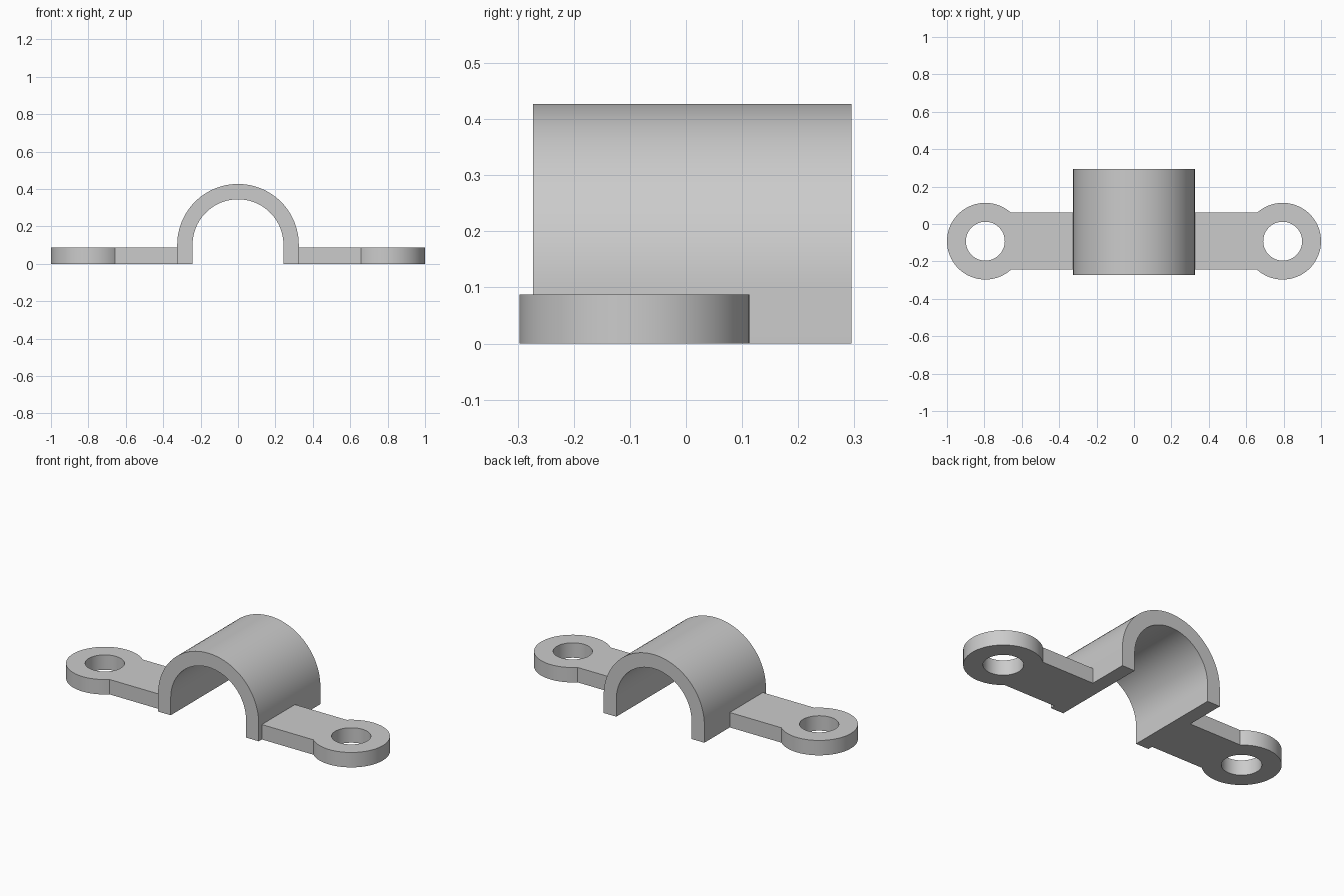
import bpy, bmesh
from math import pi, cos, sin, asin
from mathutils import Vector

cube = bpy.data.objects.get("Cube")
if cube:
    bpy.data.objects.remove(cube, do_unlink=True)

GREY = (0.6, 0.6, 0.6, 1)
mat = bpy.data.materials.new("plain grey")
mat.use_nodes = True
mat.diffuse_color = GREY
mat.node_tree.nodes["Principled BSDF"].inputs["Base Color"].default_value = GREY


def arc(cx, cy, r, start, end, steps):
    """Points along a circular arc, both ends included."""
    angles = [start + (end - start) * i / steps for i in range(steps + 1)]
    return [(cx + r * cos(a), cy + r * sin(a)) for a in angles]


def extruded(name, loops, place, depth):
    """Solid made from closed outlines (later ones are holes)."""
    bm = bmesh.new()
    for loop in loops:
        verts = [bm.verts.new(place(u, v)) for u, v in loop]
        for a, b in zip(verts, verts[1:] + verts[:1]):
            bm.edges.new((a, b))
    bmesh.ops.triangle_fill(bm, edges=bm.edges[:], use_beauty=True)
    grown = bmesh.ops.extrude_face_region(bm, geom=bm.faces[:], use_keep_orig=True)
    moved = [g for g in grown["geom"] if isinstance(g, bmesh.types.BMVert)]
    bmesh.ops.translate(bm, verts=moved, vec=depth)
    bmesh.ops.recalc_face_normals(bm, faces=bm.faces[:])
    mesh = bpy.data.meshes.new(name)
    bm.to_mesh(mesh)
    bm.free()
    mesh.materials.append(mat)
    obj = bpy.data.objects.new(name, mesh)
    bpy.context.collection.objects.link(obj)
    bpy.ops.object.select_all(action='DESELECT')
    obj.select_set(True)
    bpy.context.view_layer.objects.active = obj
    bpy.ops.object.shade_smooth_by_angle(angle=pi / 6)
    return obj


# Arched saddle: half ring on short straight legs
R_OUT, R_IN, SPRING = 0.325, 0.243, 0.102
Y_FRONT, Y_BACK = -0.273, 0.295
saddle = ([(R_OUT, 0)] + arc(0, SPRING, R_OUT, 0, pi, 48) + [(-R_OUT, 0), (-R_IN, 0)]
          + arc(0, SPRING, R_IN, pi, 0, 48) + [(R_IN, 0)])
extruded("arched_saddle", [saddle], lambda u, v: Vector((u, Y_FRONT, v)),
         Vector((0, Y_BACK - Y_FRONT, 0)))

# Mounting tabs: strap with a round drilled end, mirrored to the other side
EYE_X, EYE_Y, EYE_R, HOLE_R = 0.795, -0.092, 0.205, 0.104
HALF_WIDTH, THICK = 0.1525, 0.087
join = pi - asin(HALF_WIDTH / EYE_R)
outline = ([(R_OUT, EYE_Y - HALF_WIDTH)] + arc(EYE_X, EYE_Y, EYE_R, -join, join, 56)
           + [(R_OUT, EYE_Y + HALF_WIDTH)])
hole = arc(EYE_X, EYE_Y, HOLE_R, 0, 2 * pi, 48)[:-1]
tabs = extruded("mounting_tabs", [outline, hole], lambda u, v: Vector((u, v, 0)),
                Vector((0, 0, THICK)))
tabs.modifiers.new("other side", 'MIRROR').use_axis[0] = True
